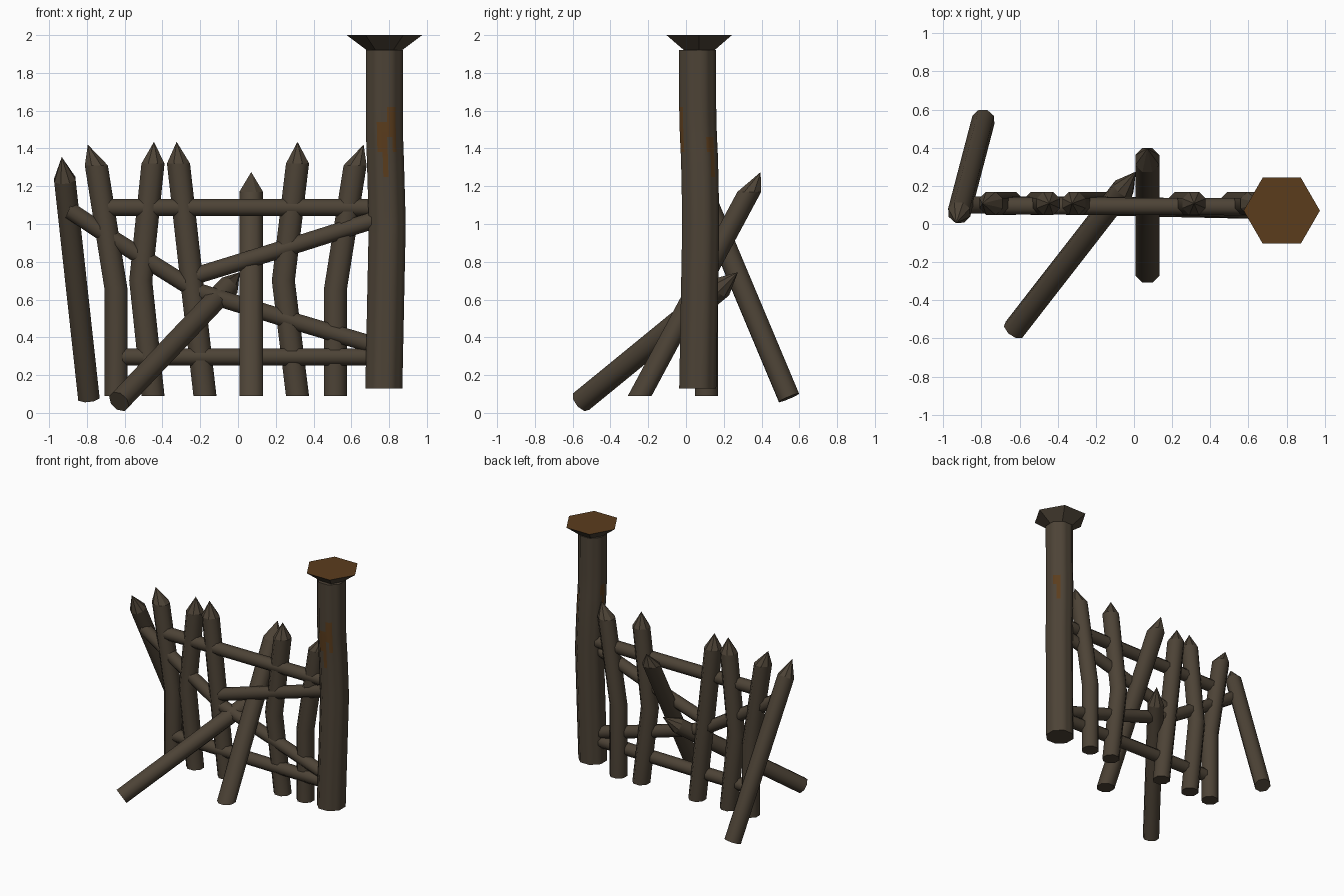
import bpy, bmesh, math
from mathutils import Vector

if "Cube" in bpy.data.objects:
    bpy.data.objects.remove(bpy.data.objects["Cube"])


def material(name, rgb):
    m = bpy.data.materials.new(name)
    m.diffuse_color = (*rgb, 1)
    m.use_nodes = True
    m.node_tree.nodes["Principled BSDF"].inputs["Base Color"].default_value = m.diffuse_color
    return m


WOOD = material("dark_wood", (0.074, 0.056, 0.037))
RUST = material("rust_brown", (0.105, 0.046, 0.012))


def finish(name, bm, mats):
    bmesh.ops.recalc_face_normals(bm, faces=bm.faces)
    mesh = bpy.data.meshes.new(name)
    bm.to_mesh(mesh)
    bm.free()
    for m in mats:
        mesh.materials.append(m)
    ob = bpy.data.objects.new(name, mesh)
    bpy.context.collection.objects.link(ob)
    return ob


def pole(name, path, r, tip=None, level=True, sub=1, rust=()):
    """Octagonal pole along a path (r = half width across flats), optional pointed tip."""
    path = [Vector(p) for p in path]
    d = (path[-1] - path[0]).normalized()
    if level:                                   # cross-sections stay horizontal
        u, v = Vector((1, 0, 0)), Vector((0, 1, 0))
    else:                                       # cross-sections square to the pole
        ref = Vector((0, 1, 0)) if abs(d.y) < 0.8 else Vector((1, 0, 0))
        u = ref.cross(d).normalized()
        v = d.cross(u)
    R = r / math.cos(math.pi / 8)
    corners = [(R * math.cos((i + 0.5) * math.pi / 4), R * math.sin((i + 0.5) * math.pi / 4))
               for i in range(8)]
    prof = []
    for i in range(8):
        a, b = corners[i], corners[(i + 1) % 8]
        for k in range(sub):
            t = k / sub
            prof.append((a[0] + (b[0] - a[0]) * t, a[1] + (b[1] - a[1]) * t))
    n = len(prof)
    bm = bmesh.new()
    rings = [[bm.verts.new(p + u * a + v * b) for a, b in prof] for p in path]
    for j in range(len(rings) - 1):
        for i in range(n):
            k = (i + 1) % n
            f = bm.faces.new((rings[j][i], rings[j][k], rings[j + 1][k], rings[j + 1][i]))
            f.smooth = True
            if (j, i) in rust:
                f.material_index = 1
    bm.faces.new(rings[0])
    if tip:
        apex = bm.verts.new(tip)
        for i in range(n):
            bm.faces.new((rings[-1][i], rings[-1][(i + 1) % n], apex))
    else:
        bm.faces.new(rings[-1])
    # crisp edges at the cut ends and on the pointed tips
    for e in bm.edges:
        if not all(f.smooth for f in e.link_faces):
            e.smooth = False
    return finish(name, bm, [WOOD, RUST] if rust else [WOOD])


# pickets: bottom, bend, shoulder, tip as (x, z), all in the fence plane
Y = 0.108
pickets = [
    ((-0.645, 0.09), (-0.645, 0.65), (-0.75, 1.31), (-0.795, 1.42)),
    ((-0.45, 0.09), (-0.515, 0.70), (-0.45, 1.32), (-0.445, 1.435)),
    ((-0.175, 0.09), (-0.245, 0.70), (-0.315, 1.32), (-0.325, 1.435)),
    ((0.315, 0.09), (0.24, 0.70), (0.315, 1.32), (0.315, 1.435)),
    ((0.515, 0.09), (0.515, 0.65), (0.62, 1.31), (0.665, 1.42)),
]
for i, pts in enumerate(pickets):
    p = [(x, Y, z) for x, z in pts]
    pole(f"picket_{i + 1}", p[:3], 0.061, p[3])

# pickets that lean out of the fence plane
pole("tilted_picket", [(0.07, -0.245, 0.09), (0.07, 0.335, 1.17)], 0.063, (0.07, 0.395, 1.275))
pole("leaning_end_picket", [(-0.79, 0.545, 0.08), (-0.917, 0.06, 1.235)], 0.057,
     (-0.933, 0.005, 1.355), level=False)

# diagonal prop in front
pole("prop", [(-0.63, -0.555, 0.06), (-0.055, 0.185, 0.665)], 0.057,
     (0.01, 0.275, 0.745), level=False)

# rails
rails = {
    "top_rail": [(-0.72, 0.095, 1.087), (0.73, 0.09, 1.087)],
    "bottom_rail": [(-0.655, 0.1, 0.297), (0.73, 0.07, 0.297)],
    "falling_brace": [(-0.895, 0.10, 1.075), (-0.70, 0.10, 0.945), (-0.22, 0.10, 0.645),
                      (0.28, 0.09, 0.49), (0.75, 0.065, 0.35)],
    "rising_brace": [(-0.25, 0.10, 0.718), (0.27, 0.09, 0.878), (0.75, 0.065, 1.03)],
}
for name, path in rails.items():
    pole(name, path, 0.045, level=False)

# tall post, with extra rings where the rust patches sit
post_path = [(0.772, 0.062, 0.13), (0.79, 0.078, 1.0), (0.783, 0.074, 1.25), (0.779, 0.07, 1.38),
             (0.776, 0.066, 1.46), (0.775, 0.063, 1.54), (0.775, 0.062, 1.62), (0.775, 0.06, 1.92)]
# (ring, strip) cells: strips 15-17 face front, others are smaller stains around the post
stains = {(2, 16), (3, 15), (3, 16), (4, 15), (4, 16), (4, 17), (5, 17),
          (3, 18), (4, 18), (5, 18),
          (2, 1), (3, 1), (3, 0),
          (2, 10), (3, 10), (4, 10), (4, 9)}
pole("post", post_path, 0.098, sub=3, rust=stains)

# flared six-sided cap with a rusty top
bm = bmesh.new()
hexes = []
for z, r in ((1.91, 0.08), (2.0, 0.2)):
    hexes.append([bm.verts.new((0.775 + r * math.cos(i * math.pi / 3),
                                0.07 + r * math.sin(i * math.pi / 3), z)) for i in range(6)])
for i in range(6):
    k = (i + 1) % 6
    bm.faces.new((hexes[0][i], hexes[0][k], hexes[1][k], hexes[1][i]))
bm.faces.new(hexes[0])
top = bm.faces.new(hexes[1])
bmesh.ops.inset_region(bm, faces=[top], thickness=0.012)
top.material_index = 1
finish("post_cap", bm, [WOOD, RUST])
